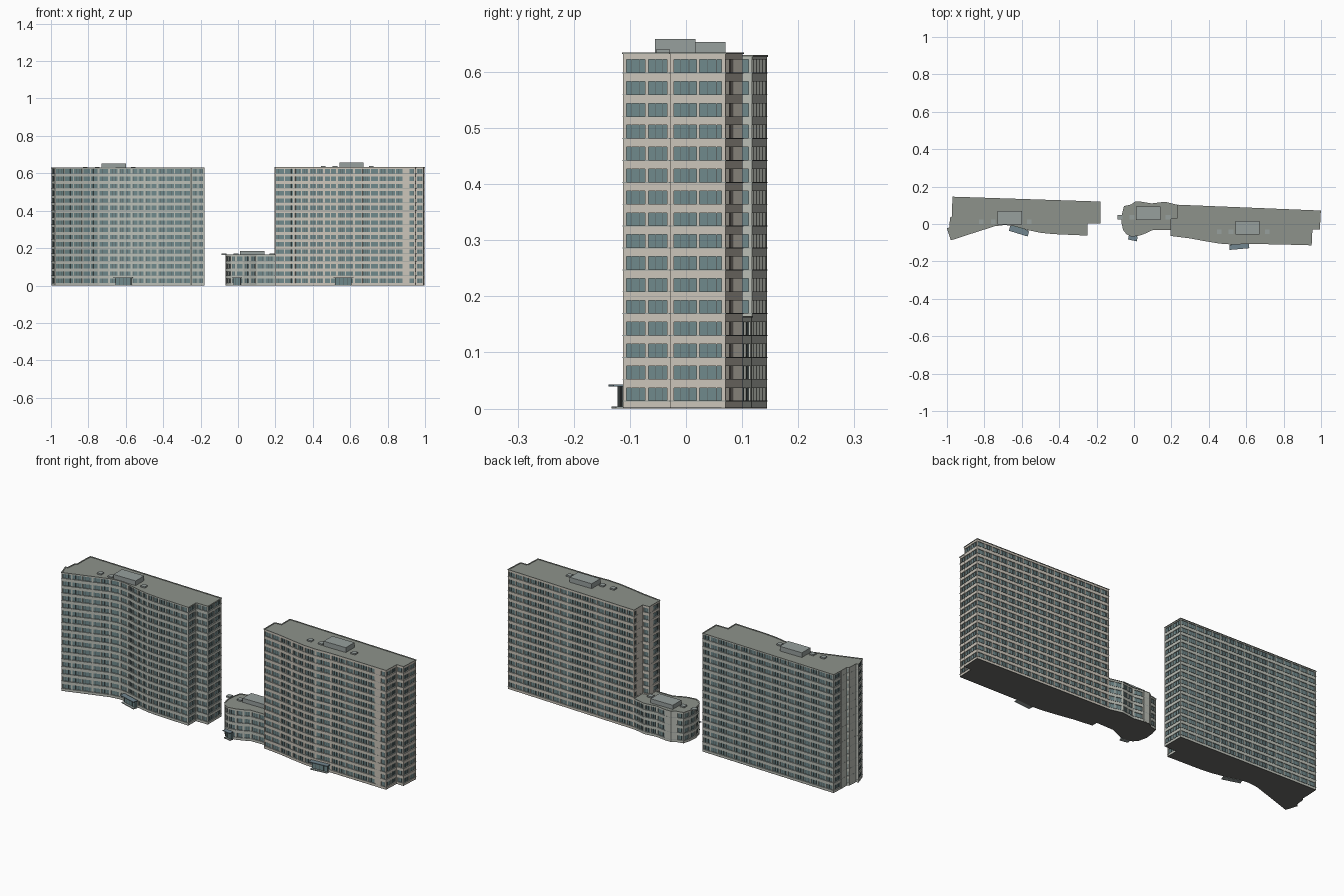
import bpy, bmesh, math
from mathutils import Vector, Matrix

if "Cube" in bpy.data.objects:
    bpy.data.objects.remove(bpy.data.objects["Cube"])

PITCH, SILL, HEAD = 0.039, 0.014, 0.037   # storey height, window bottom and top
BAY = 0.046


def mat(name, r, g, b):
    m = bpy.data.materials.new(name)
    m.diffuse_color = (r, g, b, 1)
    m.use_nodes = True
    m.node_tree.nodes["Principled BSDF"].inputs["Base Color"].default_value = m.diffuse_color
    return m


BEIGE = mat("beige_wall", 0.60, 0.56, 0.49)
GREY = mat("grey_wall", 0.50, 0.52, 0.47)
GLASS = mat("teal_glass", 0.16, 0.25, 0.26)
FRAME = mat("dark_frame", 0.10, 0.12, 0.12)
ROOF = mat("roof_grey", 0.27, 0.29, 0.26)
PLANT = mat("plant_grey", 0.31, 0.35, 0.34)
CANOPY = mat("canopy_blue", 0.17, 0.24, 0.28)
BASE = mat("base_dark", 0.15, 0.15, 0.14)


def finish(bm, name, material):
    bmesh.ops.recalc_face_normals(bm, faces=bm.faces[:])
    me = bpy.data.meshes.new(name)
    bm.to_mesh(me)
    bm.free()
    me.materials.append(material)
    ob = bpy.data.objects.new(name, me)
    bpy.context.collection.objects.link(ob)
    return ob


def inset(poly, d):
    """Mitred offset of a counter-clockwise outline; positive goes inwards."""
    out = []
    for i, p in enumerate(poly):
        a = (p - poly[i - 1]).normalized()
        b = (poly[(i + 1) % len(poly)] - p).normalized()
        na, nb = Vector((-a.y, a.x)), Vector((-b.y, b.x))
        m = na + nb
        out.append(p + m * (d / max(0.3, 1 + na.dot(nb))))
    return out


def prism(bm, poly, z0, z1):
    lo = [bm.verts.new((p.x, p.y, z0)) for p in poly]
    hi = [bm.verts.new((p.x, p.y, z1)) for p in poly]
    bm.faces.new(lo[::-1])
    bm.faces.new(hi)
    for i in range(len(poly)):
        j = (i + 1) % len(poly)
        bm.faces.new((lo[i], lo[j], hi[j], hi[i]))


def ring(bm, outer, inner, z0, z1):
    loops = [[bm.verts.new((p.x, p.y, z)) for p in poly]
             for poly, z in ((outer, z0), (outer, z1), (inner, z1), (inner, z0))]
    for k in range(4):
        a, b = loops[k], loops[(k + 1) % 4]
        for i in range(len(a)):
            j = (i + 1) % len(a)
            bm.faces.new((a[i], a[j], b[j], b[i]))


def box(bm, x, y, z0, z1, sx, sy, ang=0.0):
    m = (Matrix.Translation((x, y, (z0 + z1) / 2)) @ Matrix.Rotation(ang, 4, 'Z')
         @ Matrix.Diagonal((sx, sy, z1 - z0, 1)))
    bmesh.ops.create_cube(bm, size=1, matrix=m)


def building(name, pts, floors, top, wall, blank):
    poly = [Vector(p) for p in pts]
    core, back = inset(poly, 0.004), inset(poly, 0.007)
    # glass core, dark base and roof deck
    bm = bmesh.new()
    prism(bm, core, 0.002, top - 0.006)
    finish(bm, name + "_glass", GLASS)
    bm = bmesh.new()
    prism(bm, poly, 0, 0.003)
    finish(bm, name + "_base", BASE)
    bm = bmesh.new()
    prism(bm, inset(poly, 0.003), top - 0.006, top - 0.002)
    finish(bm, name + "_roof_deck", ROOF)
    bm = bmesh.new()
    ring(bm, inset(poly, -0.002), inset(poly, 0.004), top - 0.003, top)
    finish(bm, name + "_roof_edge", ROOF)
    # spandrel bands, and a thin sill under each row of windows
    bands, sills = bmesh.new(), bmesh.new()
    ring(bands, poly, back, 0.002, SILL)
    for f in range(floors):
        z = f * PITCH
        zt = z + PITCH + SILL if f < floors - 1 else top - 0.003
        ring(bands, poly, back, z + HEAD, zt)
        ring(sills, inset(poly, -0.0012), back, z + SILL - 0.0015, z + SILL)
    finish(bands, name + "_spandrel_bands", wall)
    finish(sills, name + "_window_sills", PLANT)
    # piers between bays, dark mullions inside them, blank wall panels
    piers, bars = bmesh.new(), bmesh.new()
    for i, a in enumerate(poly):
        b = poly[(i + 1) % len(poly)]
        d = b - a
        ln = d.length
        d.normalize()
        n, ang = Vector((d.y, -d.x)), math.atan2(d.y, d.x)
        if i in blank:
            c = (a + b) / 2 - n * 0.002
            box(piers, c.x, c.y, 0.002, top - 0.003, ln, 0.006, ang)
            continue
        bays = max(1, round(ln / BAY))
        w = 0.0055
        for k in range(bays + 1):
            t = min(max(ln * k / bays, w / 2), ln - w / 2)
            c = a + d * t - n * 0.0033
            box(piers, c.x, c.y, 0.002, top - 0.004, w, 0.006, ang)
            if k < bays and ln / bays > 0.02:
                for q in (0.36, 0.68):
                    c = a + d * (ln * (k + q) / bays) - n * 0.0035
                    box(bars, c.x, c.y, 0.003, top - 0.006, 0.0014, 0.003, ang)
    finish(piers, name + "_piers", wall)
    finish(bars, name + "_mullions", FRAME)


def roof_plant(name, x, y, z, h, w=0.13, d=0.072):
    """Plant room with a row of three vent boxes."""
    bm = bmesh.new()
    box(bm, x, y, z - 0.004, z + h, w, d)
    finish(bm, name + "_plant_room", PLANT)
    bm = bmesh.new()
    for dx in (-0.152, -0.088, 0.105):
        box(bm, x + dx, y - 0.022, z - 0.003, z + 0.005, 0.025, 0.025)
    finish(bm, name + "_roof_vents", PLANT)


def entrance(name, x, y, w, d, deg):
    """Canopy slab over a glazed door and a low step."""
    ang = math.radians(deg)
    out = Vector((math.sin(ang), -math.cos(ang)))
    bm = bmesh.new()
    box(bm, x, y, 0.039, 0.043, w, d, ang)
    finish(bm, name + "_canopy", CANOPY)
    bm = bmesh.new()
    box(bm, x - out.x * 0.004, y - out.y * 0.004, 0, 0.004, w * 0.9, d * 0.9, ang)
    finish(bm, name + "_step", PLANT)
    bm = bmesh.new()
    c = Vector((x, y)) - out * d * 0.4
    box(bm, c.x, c.y, 0.003, 0.039, w * 0.8, d * 0.5, ang)
    finish(bm, name + "_doors", GLASS)
    bm = bmesh.new()
    for k in range(5):
        p = c + out * d * 0.25 + Vector((math.cos(ang), math.sin(ang))) * w * 0.2 * (k - 2)
        box(bm, p.x, p.y, 0.003, 0.039, 0.002, 0.002, ang)
    finish(bm, name + "_door_frames", FRAME)


# left tower: front curves inwards, stepped ends
building("left_tower", [
    (-0.978, -0.085), (-0.83, -0.037), (-0.745, -0.010), (-0.69, -0.003), (-0.64, -0.010),
    (-0.57, -0.030), (-0.50, -0.045), (-0.43, -0.052), (-0.25, -0.060), (-0.25, 0.004),
    (-0.18, 0.004), (-0.18, 0.118), (-0.968, 0.144), (-0.971, 0.085), (-0.971, 0.040),
    (-0.982, 0.032), (-0.985, -0.020), (-0.998, -0.024)], 16, 0.630, GREY, {13, 15, 16})
roof_plant("left_tower", -0.665, 0.034, 0.630, 0.023)
entrance("left_tower", -0.615, -0.038, 0.105, 0.028, -17)

# right tower
building("right_tower", [
    (0.197, -0.062), (0.30, -0.075), (0.38, -0.090), (0.46, -0.103), (0.53, -0.108),
    (0.62, -0.104), (0.885, -0.110), (0.912, -0.111), (0.948, -0.112), (0.952, -0.028),
    (0.992, -0.028), (0.997, 0.070), (0.235, 0.101), (0.235, 0.072), (0.235, 0.030),
    (0.197, 0.026), (0.197, -0.005)], 16, 0.635, BEIGE, {6, 13, 15})
roof_plant("right_tower", 0.607, -0.019, 0.635, 0.024)
entrance("right_tower", 0.563, -0.121, 0.105, 0.026, 5)

# low rounded wing joined to the right tower
building("low_wing", [
    (-0.066, 0.010), (-0.056, -0.032), (-0.038, -0.054), (-0.012, -0.066), (0.030, -0.060),
    (0.065, -0.047), (0.098, -0.031), (0.24, -0.030), (0.24, 0.098), (0.165, 0.117),
    (0.095, 0.108), (0.040, 0.117), (0.005, 0.117), (-0.015, 0.102), (-0.052, 0.094),
    (-0.062, 0.055)], 4, 0.165, GREY, {11, 12})
roof_plant("low_wing", 0.077, 0.058, 0.165, 0.020)
entrance("low_wing", -0.006, -0.076, 0.048, 0.024, -12)
